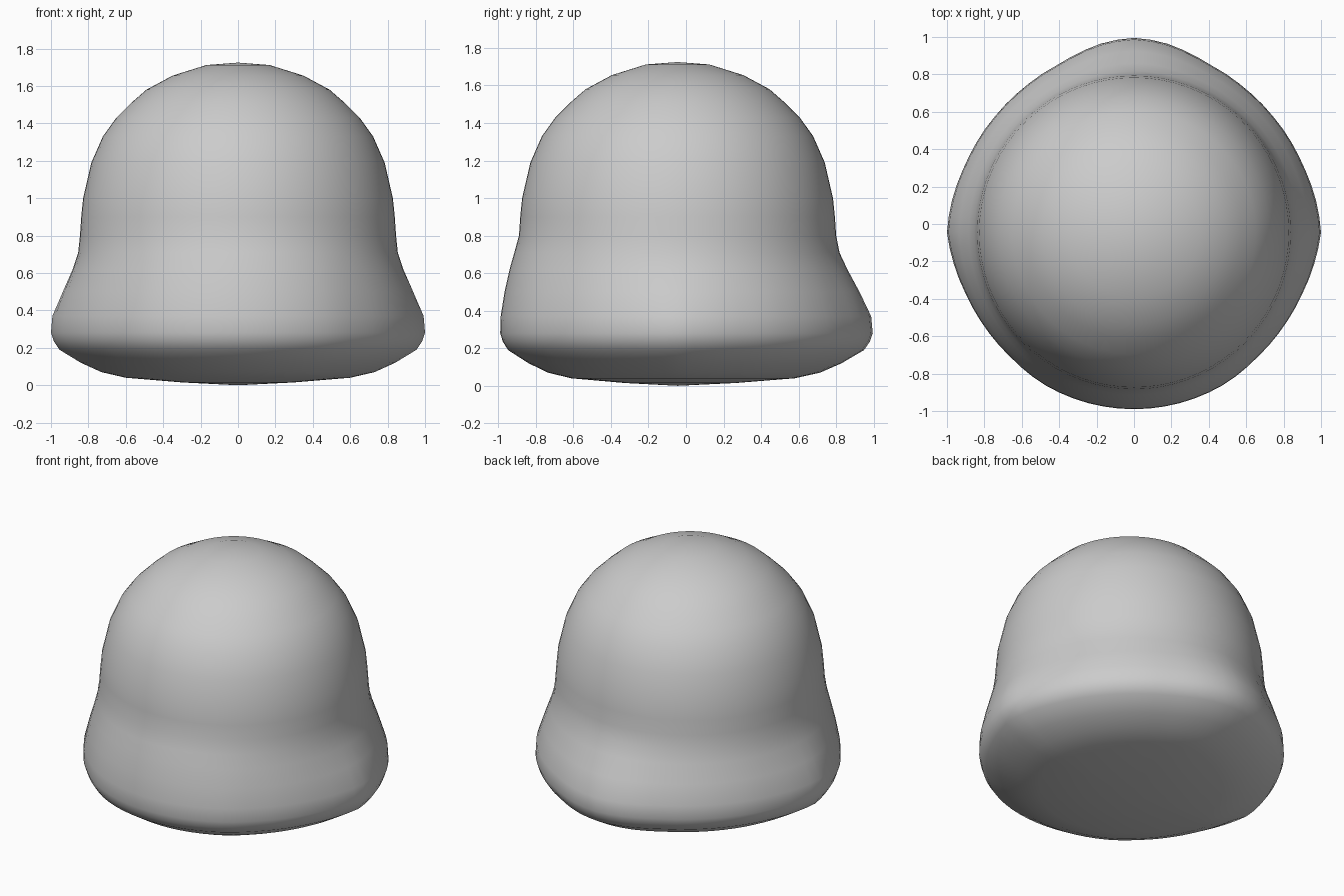
import bpy, bmesh, math

if "Cube" in bpy.data.objects:
    bpy.data.objects.remove(bpy.data.objects["Cube"])

CY = -0.045      # dome axis offset
SEG = 72
R = 0.845        # dome radius

# Rim outline: (angle in degrees from +x, radius), mirrored across x = 0
RIM = [(-90, .945), (-72, .945), (-58, .945), (-46, .938), (-32, .945), (-20, .958),
       (-9, .98), (0, 1.0), (8.4, .99), (22, .972), (39, .968), (52, .972),
       (66, .985), (82, 1.03), (90, 1.04)]

# Upper shell: (z, dome scale, blend towards the rim outline)
UPPER = [(1.712, .2, 0), (1.655, .415, 0), (1.58, .58, 0), (1.51, .675, 0), (1.43, .77, 0),
         (1.33, .855, 0), (1.19, .928, 0), (1.0, .98, 0), (.9, .992, 0), (.8, 1, 0),
         (.71, 1, .06), (.62, 1, .25), (.5, 1, .59), (.37, 1, .95), (.28, 1, 1)]
# Underside: (z, scale of the rim outline)
LOWER = [(.235, .985), (.19, .955), (.12, .84), (.07, .73), (.04, .6), (.015, .3)]


def rim_radius(a):
    d = math.degrees(math.asin(max(-1, min(1, math.sin(a)))))
    for (a0, r0), (a1, r1) in zip(RIM, RIM[1:]):
        if d <= a1:
            return r0 + (r1 - r0) * (d - a0) / (a1 - a0)
    return RIM[-1][1]


bm = bmesh.new()


def ring(z, radius):
    verts = []
    for i in range(SEG):
        a = 2 * math.pi * i / SEG
        r = radius(a)
        verts.append(bm.verts.new((r * math.cos(a), CY + r * math.sin(a), z)))
    return verts


def flare(s, t):
    # the front flares out earlier than the sides and back
    def radius(a):
        p = 1 - .5 * max(0, -math.sin(a)) - .15 * max(0, math.sin(a))
        k = t ** p if t else 0
        return R * s * (1 - k) + rim_radius(a) * k
    return radius


# Loft the rings and close both ends
rings = [ring(z, flare(s, t)) for z, s, t in UPPER]
rings += [ring(z, lambda a, s=s: s * rim_radius(a)) for z, s in LOWER]
for a, b in zip(rings, rings[1:]):
    for i in range(SEG):
        j = (i + 1) % SEG
        bm.faces.new((a[i], b[i], b[j], a[j]))
top = bm.verts.new((0, CY, 1.725))
bottom = bm.verts.new((0, CY, 0))
for i in range(SEG):
    j = (i + 1) % SEG
    bm.faces.new((top, rings[0][i], rings[0][j]))
    bm.faces.new((bottom, rings[-1][j], rings[-1][i]))
bmesh.ops.recalc_face_normals(bm, faces=bm.faces)
for f in bm.faces:
    f.smooth = True

mesh = bpy.data.meshes.new("domed_body")
bm.to_mesh(mesh)
bm.free()
body = bpy.data.objects.new("domed_body", mesh)
bpy.context.collection.objects.link(body)
